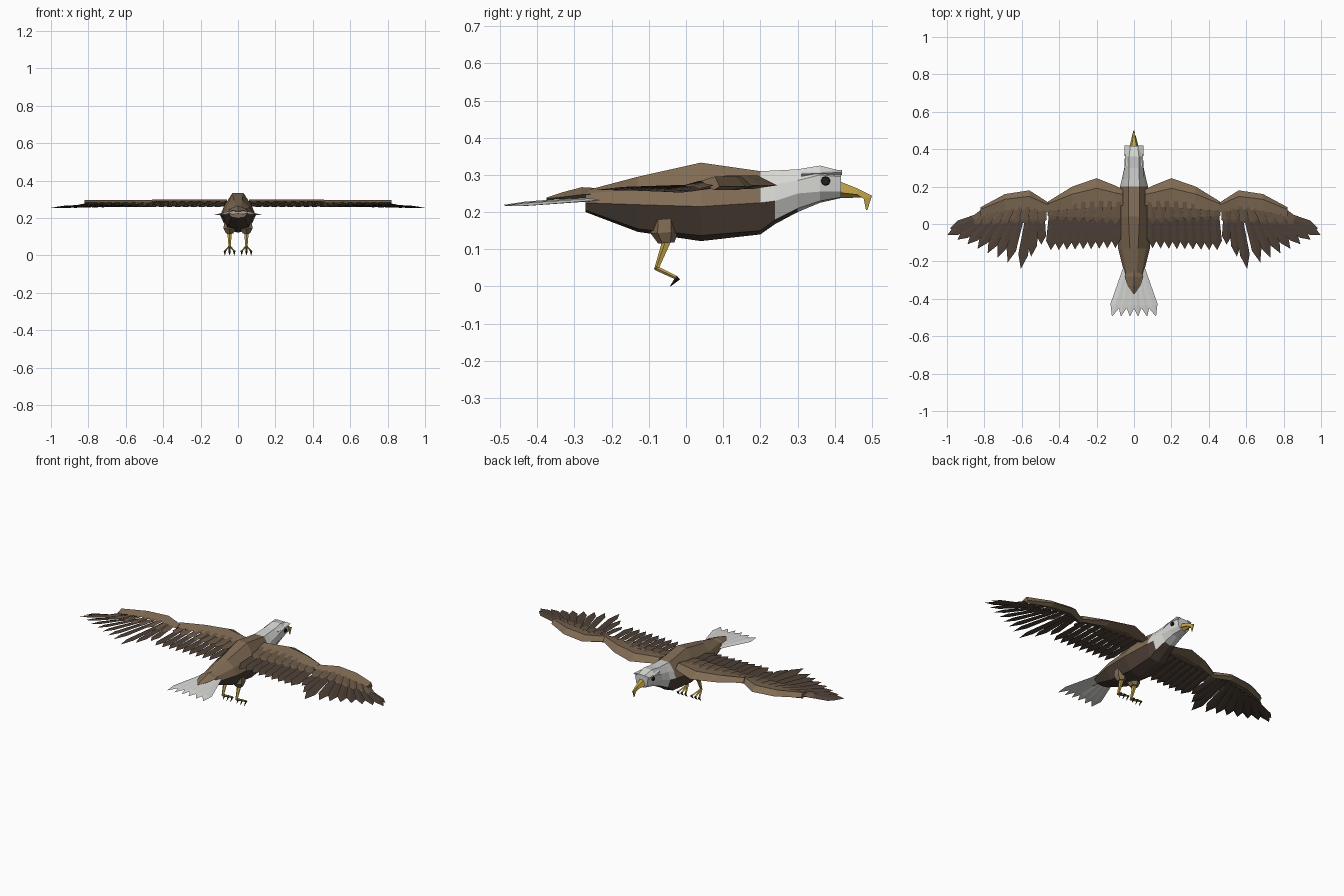
import bpy
import math
from mathutils import Vector

cube = bpy.data.objects.get("Cube")
if cube:
    bpy.data.objects.remove(cube, do_unlink=True)


def material(name, r, g, b):
    m = bpy.data.materials.new(name)
    m.use_nodes = True
    m.diffuse_color = (r, g, b, 1)
    node = m.node_tree.nodes["Principled BSDF"]
    node.inputs["Base Color"].default_value = (r, g, b, 1)
    node.inputs["Roughness"].default_value = 0.9
    return m


LIGHT = material("light brown", 0.22, 0.15, 0.09)
MID = material("mid brown", 0.14, 0.094, 0.06)
DARK = material("dark brown", 0.075, 0.052, 0.038)
WHITE = material("white plumage", 0.68, 0.68, 0.66)
YELLOW = material("beak yellow", 0.55, 0.38, 0.07)
BLACK = material("black", 0.015, 0.013, 0.012)


def build(name, verts, faces, mats, mirror=False):
    """Flat shaded mesh object, optionally mirrored across x."""
    me = bpy.data.meshes.new(name)
    me.from_pydata([tuple(v) for v in verts], [], faces)
    for m in mats:
        me.materials.append(m)
    ob = bpy.data.objects.new(name, me)
    bpy.context.collection.objects.link(ob)
    bpy.context.view_layer.objects.active = ob
    ob.select_set(True)
    bpy.ops.object.mode_set(mode="EDIT")
    bpy.ops.mesh.select_all(action="SELECT")
    bpy.ops.mesh.normals_make_consistent(inside=False)
    bpy.ops.object.mode_set(mode="OBJECT")
    ob.select_set(False)
    if mirror:
        ob.modifiers.new("Mirror", "MIRROR").use_mirror_merge = False
    return ob


def loft(name, rings, mats, mirror=False):
    """Skin a list of equal-sized closed rings and cap both ends."""
    n = len(rings[0])
    verts = [v for ring in rings for v in ring]
    faces = [(s * n + i, s * n + (i + 1) % n, (s + 1) * n + (i + 1) % n, (s + 1) * n + i)
             for s in range(len(rings) - 1) for i in range(n)]
    faces += [tuple(range(n)), tuple(range(len(verts) - n, len(verts)))]
    return build(name, verts, faces, mats, mirror)


def limb(name, stops, mat, sides=5, mirror=True):
    """Faceted tube through (point, radius) stops."""
    axis = (Vector(stops[-1][0]) - Vector(stops[0][0])).normalized()
    u = axis.cross(Vector((1, 0, 0))).normalized()
    w = axis.cross(u)
    turn = [2 * math.pi * i / sides for i in range(sides)]
    return loft(name, [[Vector(p) + (u * math.cos(a) + w * math.sin(a)) * r for a in turn]
                       for p, r in stops], [mat], mirror)


def feathers(name, quills, width, mat, shoulder=0.75, roll=0.005, thick=0.004):
    """Row of ridged, pointed feathers from (base, tip) pairs."""
    verts, faces = [], []
    for base, tip in quills:
        b, t = Vector(base), Vector(tip)
        side = (t - b).cross(Vector((0, 0, 1))).normalized() * width / 2
        side.z = roll
        up = Vector((0, 0, thick))
        mid = b.lerp(t, shoulder)
        k = len(verts)
        verts += [b - side * 0.7, b + up, b + side * 0.7, b - up,
                  mid - side, mid + up, mid + side, mid - up, t]
        for i in range(4):
            j = (i + 1) % 4
            faces += [(k + i, k + j, k + 4 + j, k + 4 + i), (k + 4 + i, k + 4 + j, k + 8)]
        faces.append((k, k + 1, k + 2, k + 3))
    return build(name, verts, faces, [mat], True)


def row(count, b0, b1, t0, t1):
    """Evenly spread feather bases and tips between two end feathers."""
    return [(Vector(b0).lerp(Vector(b1), i / (count - 1)),
             Vector(t0).lerp(Vector(t1), i / (count - 1))) for i in range(count)]


# Body and head: y, then half width and height of back, flank, side and belly, then keel height
stations = [
    (-.27, .015, .258, .04, .25, .05, .225, .035, .205, .2),
    (-.13, .022, .295, .065, .26, .085, .22, .055, .155, .147),
    (.04, .03, .333, .075, .262, .095, .215, .06, .137, .122),
    (.2, .03, .31, .06, .265, .075, .225, .055, .15, .14),
    (.24, .028, .312, .052, .275, .065, .23, .048, .18, .168),
    (.3, .028, .315, .05, .285, .052, .25, .035, .21, .2),
    (.36, .026, .325, .049, .3, .048, .255, .03, .23, .225),
    (.417, .02, .311, .042, .295, .035, .255, .02, .24, .238)]
rings = []
for y, *p in stations:
    half = [(p[i], y, p[i + 1]) for i in range(0, 8, 2)]
    rings.append(half + [(0, y, p[8])] + [(-x, y, z) for x, y, z in reversed(half)])
body = loft("body_and_head", rings, [LIGHT, DARK, WHITE])
lower = (2, 3, 4, 5)
for f in body.data.polygons:
    s, i = divmod(f.index, 9)
    if s >= 7:
        f.material_index = 2 if f.center.y > 0 else 0
    elif i in lower:
        keel = i in (3, 4)
        f.material_index = 1 if s < 4 or (keel and s < 5) else 2
    else:
        f.material_index = 2 if s >= 3 else 0

# Brows and eyes
loft("brow", [[(.022, .31, .312), (.046, .31, .302), (.044, .31, .296)],
              [(.025, .42, .313), (.052, .42, .307), (.04, .42, .3)]], [WHITE], True)
limb("eye", [((.04, .375, .284), .014), ((.052, .3751, .284), .011)], BLACK, 8)

# Beak with hooked tip
loft("upper_beak", [
    [(-.024, .415, .252), (-.012, .415, .282), (.012, .415, .282), (.024, .415, .252)],
    [(-.013, .46, .247), (-.006, .46, .264), (.006, .46, .264), (.013, .46, .247)],
    [(-.006, .478, .236), (-.003, .5, .244), (.003, .5, .244), (.006, .478, .236)],
    [(-.001, .484, .206), (-.001, .488, .206), (.001, .488, .206), (.001, .484, .206)]],
    [YELLOW])
loft("lower_beak", [[(-.02, .415, .252), (.02, .415, .252), (0, .415, .238)],
                    [(-.004, .472, .246), (.004, .472, .246), (0, .472, .239)]], [YELLOW])

# Rump cover and tail fan
loft("rump", [
    [(-.04, -.23, .25), (0, -.23, .264), (.04, -.23, .25), (0, -.23, .235)],
    [(-.05, -.28, .247), (0, -.28, .267), (.05, -.28, .247), (0, -.28, .232)],
    [(-.035, -.33, .241), (0, -.33, .254), (.035, -.33, .241), (0, -.33, .23)],
    [(-.003, -.375, .236), (0, -.375, .239), (.003, -.375, .236), (0, -.375, .233)]], [LIGHT])
feathers("tail_feathers", row(3, (.008, -.24, .24), (.04, -.24, .234),
                              (.022, -.495, .219), (.118, -.495, .216)), .055, WHITE, .76, .003)


# Wings: leading edge wedges, lofted along x from (x, front y, back y)
def leading_edge(name, spans, drop=0):
    loft(name, [[(x, f, .272 - drop), (x, f * .6 + b * .4, .299 - drop), (x, b - .02, .287 - drop),
                 (x, f * .5 + b * .5, .262 - drop)] for x, f, b in spans], [LIGHT], True)


leading_edge("inner_leading_edge", [(.06, .185, .12), (.1, .205, .11), (.2, .245, .11),
                                    (.33, .2, .1), (.46, .12, .09)])
leading_edge("outer_leading_edge", [(.45, .11, .08), (.56, .18, .1), (.69, .16, .09),
                                    (.82, .09, .06)], .003)

# Flight feathers and coverts
feathers("inner_flight_feathers", row(9, (.09, .13, .274), (.43, .1, .274),
                                      (.1, -.13, .26), (.445, -.14, .26)), .056, DARK, .8)
feathers("inner_coverts", row(8, (.09, .13, .289), (.42, .11, .287),
                              (.1, .0, .274), (.44, .02, .274)), .058, MID)
feathers("outer_flight_feathers",
         row(3, (.5, .1, .274), (.55, .1, .273), (.495, -.11, .262), (.605, -.24, .26))
         + row(7, (.59, .1, .273), (.79, .05, .266), (.675, -.205, .26), (.998, -.06, .255)),
         .052, DARK, .78)
feathers("wing_tip_feather", [((.74, .07, .272), (.985, -.025, .258))], .05, DARK, .8)
feathers("outer_coverts", row(8, (.49, .1, .285), (.78, .08, .28),
                              (.495, .0, .272), (.87, .0, .265)), .055, MID)

# Legs, toes and claws
limb("thigh", [((.045, -.058, .18), .034), ((.045, -.058, .145), .037),
               ((.045, -.053, .117), .022)], LIGHT, 6)
limb("shank", [((.045, -.05, .125), .013), ((.045, -.08, .045), .006)], YELLOW)
for label, dx in (("inner", -.025), ("middle", 0), ("outer", .025)):
    knuckle = (.045 + dx, -.025, .023)
    limb(label + "_toe", [((.045, -.082, .05), .006), (knuckle, .005)], YELLOW, 4)
    limb(label + "_claw", [((.045 + dx, -.021, .024), .007),
                           ((.045 + dx, -.042, .001), .001)], BLACK, 4)
